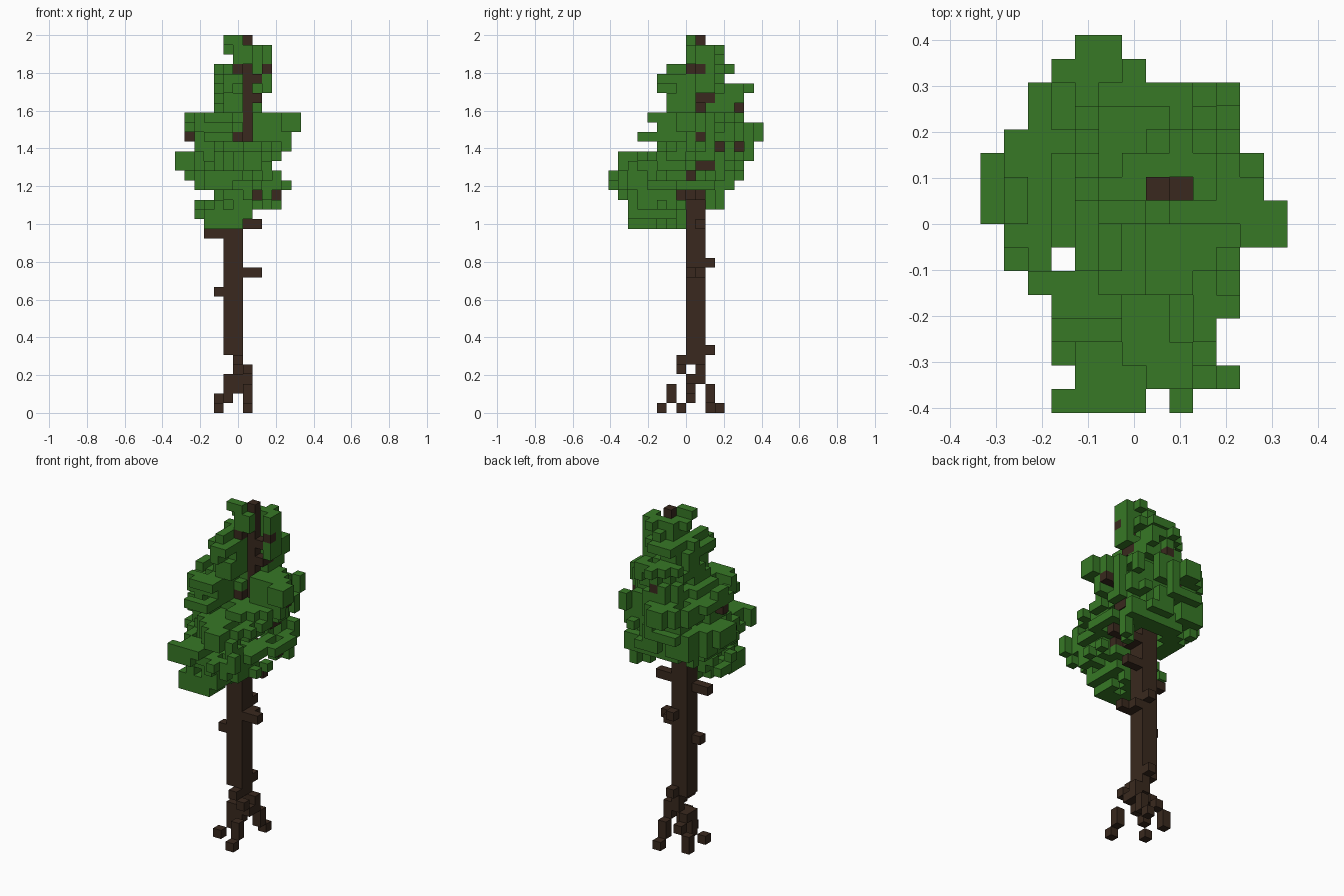
import bpy
import random
from mathutils import Vector

random.seed(11)
S = 2 / 39                          # edge of one block
ORIGIN = Vector((-6.5, -8, 0))      # grid corner, in blocks

if "Cube" in bpy.data.objects:
    bpy.data.objects.remove(bpy.data.objects["Cube"])


def make_material(name, colour):
    mat = bpy.data.materials.new(name)
    mat.use_nodes = True
    mat.diffuse_color = (*colour, 1)
    mat.node_tree.nodes["Principled BSDF"].inputs["Base Color"].default_value = (*colour, 1)
    return mat


def line(start, end):
    """Blocks along a straight run between two grid cells."""
    a, b = Vector(start), Vector(end)
    steps = max(1, int(max(abs(c) for c in b - a)))
    return {tuple(round(c) for c in a.lerp(b, n / steps)) for n in range(steps + 1)}


def path(*points):
    cells = set()
    for a, b in zip(points, points[1:]):
        cells |= line(a, b)
    return cells


def build_blocks(name, cells, occupied, mat):
    """One mesh of all block faces that are not hidden by a neighbour."""
    verts, faces, index = [], [], {}
    for cell in sorted(cells):
        for axis in range(3):
            for side in (0, 1):
                step = [0, 0, 0]
                step[axis] = 2 * side - 1
                if tuple(c + d for c, d in zip(cell, step)) in occupied:
                    continue
                quad = []
                for u, v in ((0, 0), (1, 0), (1, 1), (0, 1)):
                    corner = list(cell)
                    corner[axis] += side
                    corner[(axis + 1) % 3] += u
                    corner[(axis + 2) % 3] += v
                    key = tuple(corner)
                    if key not in index:
                        index[key] = len(verts)
                        verts.append((Vector(key) + ORIGIN) * S)
                    quad.append(index[key])
                faces.append(quad if side else quad[::-1])
    mesh = bpy.data.meshes.new(name)
    mesh.from_pydata(verts, [], faces)
    mesh.materials.append(mat)
    obj = bpy.data.objects.new(name, mesh)
    bpy.context.collection.objects.link(obj)


# Trunk: a two by two column that thins out towards the tip
trunk = set()
for i in (5, 6):
    for j in (8, 9):
        trunk |= line((i, j, 6), (i, j, 24))
trunk |= line((6, 8, 25), (6, 8, 28)) | line((6, 9, 25), (6, 9, 29))
trunk |= line((7, 9, 29), (7, 9, 38))

# Roots: four stepped legs
roots = path((7, 5, 0), (7, 6, 1), (7, 6, 2)) | path((7, 8, 3), (7, 7, 4), (6, 7, 5))
roots |= path((4, 7, 0), (5, 8, 1), (5, 8, 3), (6, 8, 3), (6, 8, 2))
roots |= path((7, 11, 0), (7, 10, 1), (7, 10, 2), (7, 9, 3), (7, 9, 4), (6, 9, 5))
roots |= path((4, 10, 0), (4, 10, 1), (5, 10, 2), (5, 9, 3), (6, 9, 4))
roots.add((6, 8, 5))

# Branches: stubs on the bare trunk, then limbs inside the crown
branches = {(4, 8, 12), (6, 10, 15), (6, 10, 6), (6, 8, 35), (8, 7, 22), (9, 9, 25), (7, 9, 14)}
for start, end in (
        ((7, 8, 14), (8, 8, 14)), ((3, 8, 18), (4, 8, 18)),
        ((7, 9, 19), (8, 9, 19)), ((7, 8, 22), (7, 9, 22)),
        ((8, 9, 22), (10, 9, 22)), ((7, 9, 25), (9, 10, 25)),
        ((5, 9, 27), (1, 8, 28)), ((7, 9, 28), (11, 9, 28)),
        ((6, 10, 27), (5, 13, 27)), ((6, 10, 31), (6, 13, 31)),
        ((8, 10, 32), (8, 9, 32)), ((8, 9, 34), (9, 9, 35))):
    branches |= line(start, end)
wood = trunk | roots | branches

# Crown: x and y extent of each layer from the bottom up
layers = [(3, 6, 2, 7), (2, 7, 1, 8), (2, 10, 2, 11), (4, 10, 1, 11), (2, 11, 0, 12),
          (1, 11, 0, 13), (0, 9, 0, 13), (0, 10, 1, 14), (2, 10, 5, 14), (1, 11, 3, 15),
          (1, 12, 5, 15), (1, 12, 4, 13), (4, 8, 6, 13), (4, 8, 6, 13), (4, 7, 5, 14),
          (4, 9, 5, 11), (4, 9, 6, 12), (5, 9, 8, 11), (5, 9, 8, 11), (5, 6, 8, 8)]
# Crown outline seen from above: x extent of each row from front to back
plan = [(3, 8), (4, 10), (3, 9), (3, 9), (3, 10), (2, 11), (1, 11), (1, 12),
        (0, 12), (0, 11), (0, 11), (1, 10), (2, 10), (2, 10), (3, 6), (4, 5)]


def is_bare(i, j, k):
    """Gaps in the crown that separate its lobes and show the wood."""
    if (i, j) == (3, 6) or (i == 2 and k == 30):
        return True
    if k < 23:                                   # open around the trunk and low limbs
        return j > 7 or (k == 22 and (i in (8, 10) or (j == 7 and i > 8)))
    if k == 23:
        return 3 < i < 9 and 7 < j < 11
    if 25 <= k <= 27:                            # waist above the low front lobe
        return i + j < 8 or (k == 27 and j == 13 and i > 5)
    if 28 <= k <= 30:                            # open front right and back right
        return (i > 5 and j < 8) or i + j > 20 or (i, j) == (7, 8) or (i == 1 and k == 28)
    if i > 6 and j < 9:                          # cleft in front of the upper trunk
        return True
    if k == 31 and j == 13 and i > 6:
        return True
    if k == 35 and i == 6 and j < 8 or (k > 33 and i + j > 19):
        return True
    if k > 35 and abs(i - j + 2.5) > 2:          # split top
        return True
    return j == 9 and (i == 8 or (i > 8 and k < 34))


leaves = set()
for k, (i0, i1, j0, j1) in enumerate(layers, start=19):
    for j in range(j0, j1 + 1):
        for i in range(max(i0, plan[j][0]), min(i1, plan[j][1]) + 1):
            dx = abs(2 * i - i0 - i1) / (i1 - i0 + 1)
            dy = abs(2 * j - j0 - j1) / (j1 - j0 + 1)
            reach = dx ** 2.6 + dy ** 2.6
            ragged = random.random() < (0.28 if reach > 0.3 else 0.12)
            if reach < 1.1 and not ragged and not is_bare(i, j, k):
                leaves.add((i, j, k))

# Leafy twigs, two blocks high, that reach the corners of the crown
for start, end in (
        ((3, 0, 23), (6, 3, 23)), ((2, 12, 23), (4, 10, 23)), ((10, 1, 23), (8, 4, 23)),
        ((10, 12, 23), (8, 10, 23)), ((10, 13, 28), (7, 10, 28)), ((8, 13, 32), (7, 10, 32)),
        ((12, 8, 29), (9, 8, 29)), ((12, 7, 29), (11, 7, 29)), ((2, 5, 29), (5, 5, 29)),
        ((0, 8, 25), (0, 10, 25)), ((4, 15, 28), (5, 13, 28)), ((2, 13, 24), (3, 12, 24)),
        ((9, 10, 21), (10, 11, 21)), ((9, 9, 36), (9, 10, 36)), ((7, 8, 36), (7, 8, 36)),
        ((9, 10, 33), (9, 9, 33)), ((11, 8, 27), (11, 8, 27)), ((1, 8, 29), (1, 9, 29))):
    for i, j, k in line(start, end):
        leaves |= {(i, j, k), (i, j, k + 1)}

# Leaves resting on the upper limbs and over the gap in the trunk
for i, j, k in branches | {(6, 8, 28)}:
    if k > 24 and not (j == 9 and i in (7, 8)):
        leaves.add((i, j, k + 1))
leaves -= wood

bark = make_material("dark_bark", (0.041, 0.022, 0.013))
green = make_material("leaf_green", (0.038, 0.188, 0.019))
occupied = wood | leaves
build_blocks("trunk", trunk, occupied, bark)
build_blocks("roots", roots - trunk, occupied, bark)
build_blocks("branches", branches - trunk - roots, occupied, bark)
build_blocks("foliage", leaves, occupied, green)
